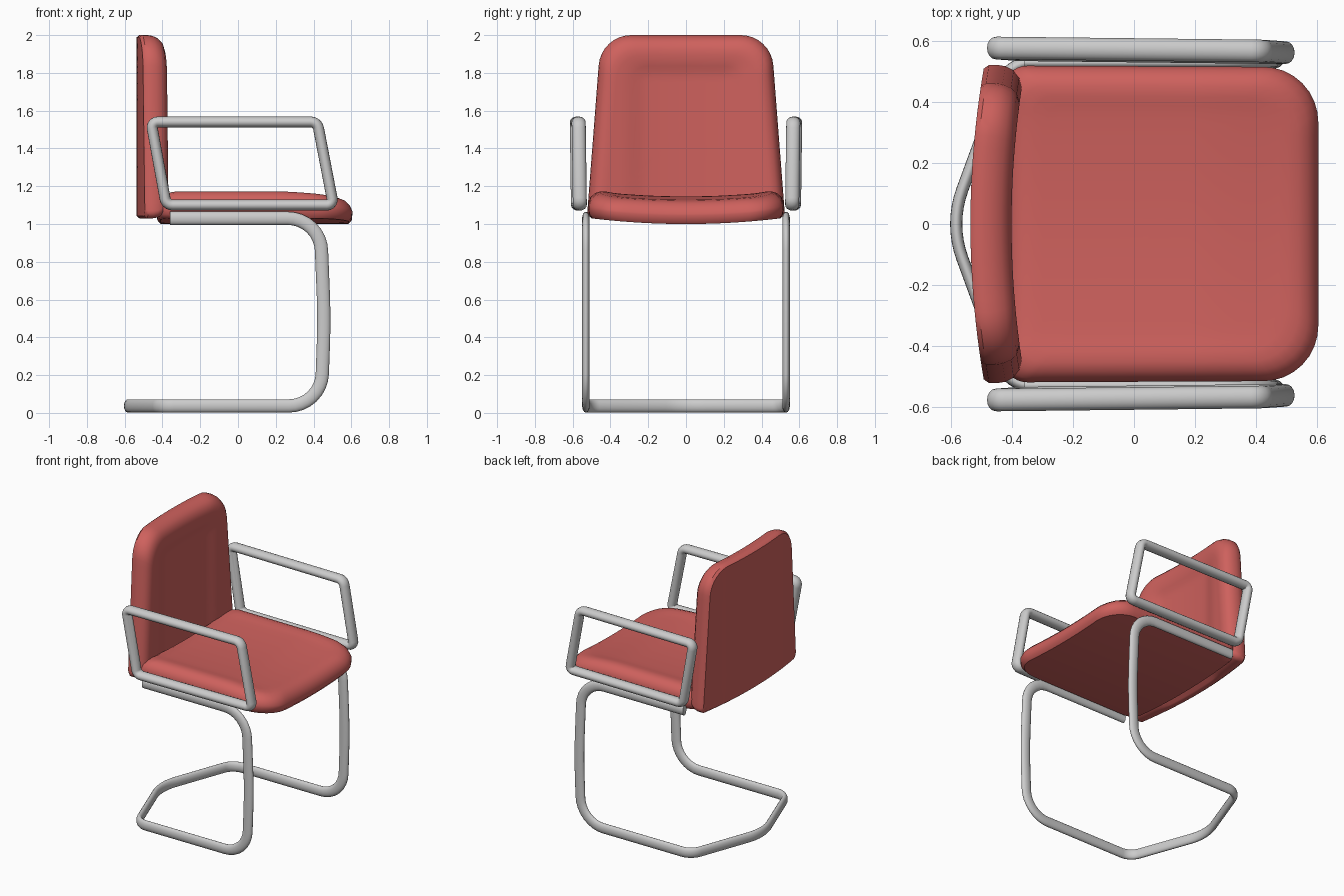
import bpy, bmesh, math
from mathutils import Vector as V

if "Cube" in bpy.data.objects:
    bpy.data.objects.remove(bpy.data.objects["Cube"])


def round_path(pts, setbacks, closed=False, n=8):
    """Replace each corner by an arc starting 'setback' away from it."""
    pts, out = [V(p) for p in pts], []
    for i, p in enumerate(pts):
        if not closed and i in (0, len(pts) - 1):
            out.append(p)
            continue
        a, b = pts[i - 1] - p, pts[(i + 1) % len(pts)] - p
        s, w = setbacks[i], math.sin(a.angle(b) / 2)
        p0, p2 = p + a.normalized() * s, p + b.normalized() * s
        for k in range(n + 1):
            t = k / n
            c = ((1 - t) ** 2, 2 * t * (1 - t) * w, t * t)
            out.append((p0 * c[0] + p * c[1] + p2 * c[2]) / sum(c))
    return out


def finish(name, bm, angle, mat=None):
    bmesh.ops.recalc_face_normals(bm, faces=bm.faces)
    me = bpy.data.meshes.new(name)
    bm.to_mesh(me)
    bm.free()
    me.shade_smooth()
    me.set_sharp_from_angle(angle=math.radians(angle))
    if mat:
        me.materials.append(mat)
    ob = bpy.data.objects.new(name, me)
    bpy.context.collection.objects.link(ob)
    return ob


def bridge(bm, r0, r1):
    for i in range(len(r0)):
        j = (i + 1) % len(r0)
        bm.faces.new((r0[i], r0[j], r1[j], r1[i]))


def tube(name, path, r_side, r_plane, closed=False, sides=16):
    """Sweep an oval section; r_side is the half width along the side vector."""
    bm, rings, side, n = bmesh.new(), [], V((0, 1, 0)), len(path)
    for i, p in enumerate(path):
        nxt = path[(i + 1) % n] if closed else path[min(i + 1, n - 1)]
        prv = path[i - 1] if closed else path[max(i - 1, 0)]
        t = (nxt - prv).normalized()
        side = (side - t * side.dot(t)).normalized()
        up = t.cross(side)
        rings.append([bm.verts.new(p + side * r_side * math.cos(a) + up * r_plane * math.sin(a))
                      for a in (2 * math.pi * k / sides for k in range(sides))])
    for i in range(n if closed else n - 1):
        bridge(bm, rings[i], rings[(i + 1) % n])
    if not closed:
        bm.faces.new(rings[0])
        bm.faces.new(rings[-1])
    return finish(name, bm, 50)


def cushion(name, outline, profile, place, mat, steps=14):
    """Stack inset copies of an outline, close both sides with shrinking rings, then bend."""
    dense = []
    for i, p in enumerate(outline):
        q = outline[(i + 1) % len(outline)]
        m = max(1, math.ceil((q - p).length / 0.04))
        dense += [p.lerp(q, k / m) for k in range(m)]
    lo = V((min(p.x for p in dense), min(p.y for p in dense)))
    hi = V((max(p.x for p in dense), max(p.y for p in dense)))
    c, half = (lo + hi) / 2, (hi - lo) / 2
    bm = bmesh.new()

    def ring(inset, h, s, front):
        return [bm.verts.new(place(c.x + (p.x - c.x) * (1 - inset / half.x) * s,
                                   c.y + (p.y - c.y) * (1 - inset / half.y) * s, h, front))
                for p in dense]
    rings = [ring(*profile[0], 1 - k / steps, False) for k in range(steps - 1, 0, -1)]
    rings += [ring(i, h, 1, h > 0.05) for i, h in profile]
    rings += [ring(*profile[-1], 1 - k / steps, True) for k in range(1, steps)]
    for a, b in zip(rings, rings[1:]):
        bridge(bm, a, b)
    for r, h, f in ((rings[0], profile[0][1], False), (rings[-1], profile[-1][1], True)):
        v = bm.verts.new(place(c.x, c.y, h, f))
        for i in range(len(r)):
            bm.faces.new((r[i], r[(i + 1) % len(r)], v))
    return finish(name, bm, 40, mat)


def smooth(a, b, x):
    t = min(1, max(0, (x - a) / (b - a)))
    return t * t * (3 - 2 * t)


red = bpy.data.materials.new("red_upholstery")
red.diffuse_color = (0.62, 0.12, 0.11, 1)
red.use_nodes = True
red.node_tree.nodes["Principled BSDF"].inputs["Base Color"].default_value = red.diffuse_color

# Cantilever frame: one oval tube from rail to rail
half_path = [(-0.36, 0.53, 1.03), (0.435, 0.53, 1.03), (0.457, 0.53, 0.5),
             (0.44, 0.53, 0.037), (-0.41, 0.53, 0.037)]
pts = half_path + [(-0.605, 0, 0.037)] + [(x, -y, z) for x, y, z in reversed(half_path)]
sb = [0, 0.17, 0.15, 0.17, 0.07]
tube("cantilever_frame", round_path(pts, sb + [0.12] + sb[::-1]), 0.02, 0.035)

# Armrest loops on both sides
for side, label in ((1, "left"), (-1, "right")):
    loop = [(-0.46, 0.578, 1.54), (0.42, 0.568, 1.54), (0.505, 0.562, 1.1), (-0.38, 0.572, 1.1)]
    tube(label + "_armrest", round_path([(x, side * y, z) for x, y, z in loop],
                                        [0.035] * 4, True, 5), 0.037, 0.029, True)


# Seat cushion: sides curve up, front edge rolls down
def place_seat(x, y, h, top):
    z = 1.0 + h + 0.03 * (y / 0.5) ** 2
    if top:
        z -= 0.02 * smooth(0.2, 0.58, x) + 0.006 * smooth(0.46, 0.36, abs(y))
    return V((x, y, z))


seat = round_path([(-0.43, -0.52), (0.605, -0.515), (0.605, 0.515), (-0.43, 0.52)],
                  [0.08, 0.18, 0.18, 0.08], True)
cushion("seat", seat, [(0.02, 0), (0.003, 0.02), (0, 0.045), (0, 0.08), (0.012, 0.11),
                       (0.035, 0.135), (0.065, 0.148), (0.1, 0.152)], place_seat, red)


# Backrest: curved in plan, with a shallow sunken panel on the front
def place_back(y, z, h, front):
    x = -0.537 + h + 0.042 * (y / 0.5) ** 2
    if front:
        x -= 0.02 * smooth(0.34, 0.2, abs(y)) * smooth(1.88, 1.78, z)
    return V((x, y, z))


back = round_path([(-0.525, 1.03), (0.525, 1.03), (0.45, 2.0), (-0.45, 2.0)],
                  [0.04, 0.04, 0.16, 0.16], True)
cushion("backrest", back, [(0.012, 0), (0, 0.015), (0, 0.045), (0.004, 0.07), (0.018, 0.1),
                           (0.04, 0.122), (0.075, 0.135)], place_back, red)
